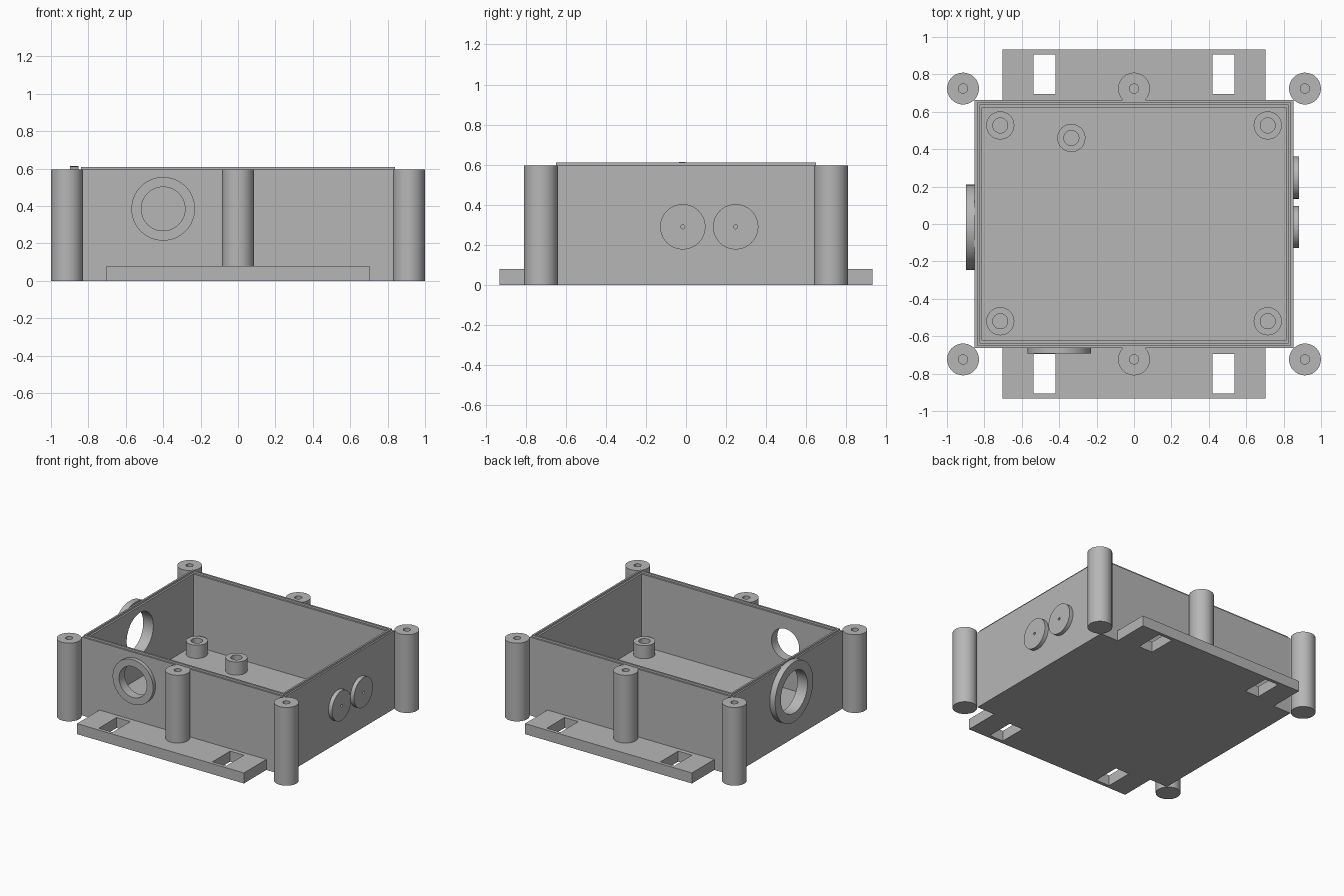
import bpy, bmesh, math
from mathutils import Matrix, Vector

cube = bpy.data.objects.get("Cube")
if cube:
    bpy.data.objects.remove(cube)

GRAY = (0.47, 0.47, 0.47, 1)
plastic = bpy.data.materials.new("gray plastic")
plastic.use_nodes = True
plastic.diffuse_color = GRAY
plastic.node_tree.nodes["Principled BSDF"].inputs["Base Color"].default_value = GRAY


def circle(r, z, n=64):
    return [Vector((r * math.cos(2 * math.pi * i / n), r * math.sin(2 * math.pi * i / n), z))
            for i in range(n)]


def rect(hx, hy, z):
    return [Vector((sx * hx, sy * hy, z)) for sx, sy in ((-1, -1), (1, -1), (1, 1), (-1, 1))]


def loft(name, loops, at=(0, 0, 0), turn=None, closed=False, smooth=True):
    """Skin successive loops; cap both ends, or join last to first when closed."""
    bm = bmesh.new()
    rows = [[bm.verts.new(p) for p in loop] for loop in loops]
    n = len(rows[0])
    pairs = list(zip(rows, rows[1:]))
    if closed:
        pairs.append((rows[-1], rows[0]))
    else:
        bm.faces.new(rows[0])
        bm.faces.new(rows[-1])
    for a, b in pairs:
        for i in range(n):
            j = (i + 1) % n
            bm.faces.new((a[i], a[j], b[j], b[i]))
    bmesh.ops.recalc_face_normals(bm, faces=bm.faces)
    bm.transform(Matrix.Translation(at) @ (turn or Matrix()))
    mesh = bpy.data.meshes.new(name)
    bm.to_mesh(mesh)
    bm.free()
    mesh.materials.append(plastic)
    obj = bpy.data.objects.new(name, mesh)
    bpy.context.collection.objects.link(obj)
    if smooth:
        bpy.ops.object.select_all(action='DESELECT')
        obj.select_set(True)
        bpy.context.view_layer.objects.active = obj
        bpy.ops.object.shade_smooth_by_angle(angle=math.radians(30))
    return obj


def blind_tube(name, r, hole, z0, z1, depth, at, turn=None):
    """Cylinder with a blind hole in its upper end."""
    return loft(name, [circle(r, z0), circle(r, z1), circle(hole, z1),
                       circle(hole, z1 - depth)], at, turn)


def cut(obj, cutter):
    """Subtract the cutter from the object and discard it."""
    mod = obj.modifiers.new("cut", 'BOOLEAN')
    mod.operation, mod.solver, mod.object = 'DIFFERENCE', 'EXACT', cutter
    bpy.ops.object.select_all(action='DESELECT')
    bpy.context.view_layer.objects.active = obj
    obj.select_set(True)
    bpy.ops.object.modifier_apply(modifier=mod.name)
    bpy.data.objects.remove(cutter)


TO_FRONT = Matrix.Rotation(math.pi / 2, 4, 'X')    # +z becomes -y
TO_LEFT = Matrix.Rotation(math.pi / 2, 4, 'Y')     # +z becomes +x
TO_RIGHT = Matrix.Rotation(-math.pi / 2, 4, 'Y')   # +z becomes -x
HX, HY, TOP = 0.852, 0.662, 0.595

# Open box with a raised sealing lip, as (inset, height) steps
steps = [(0, 0), (0, TOP), (.012, TOP), (.012, .61), (.026, .61), (.026, TOP),
         (.04, TOP), (.04, .05)]
box = loft("box", [rect(HX - d, HY - d, z) for d, z in steps], smooth=False)

# Cable openings with round collars outside
for name, turn, at, outer, inner, tall in (
        ("front_collar", TO_FRONT, (-.40, -HY, .385), .17, .117, .03),
        ("side_collar", TO_RIGHT, (-HX, -.018, .385), .228, .16, .045)):
    cut(box, loft("cutter", [circle(inner, -.1), circle(inner, .1)], at, turn))
    loft(name, [circle(outer, 0), circle(outer, tall), circle(inner, tall), circle(inner, 0)],
         at, turn, closed=True)

# Knockout discs on the other side
for i, y in enumerate((-.016, .248)):
    blind_tube(f"knockout_disc_{i + 1}", .113, .01, 0, .03, .02, (HX, y, .29), TO_LEFT)

# Screw posts around the outside
for sy in (-1, 1):
    for x in (-.914, 0, .914):
        blind_tube("screw_post", .085, .025, 0 if x else .08, TOP, .4, (x, sy * .724, 0))

# Slotted mounting flanges
for side, sy in (("front", -1), ("back", 1)):
    mid, half = sy * (HY + .932) / 2, (.932 - HY) / 2
    flange = loft(side + "_flange", [rect(.702, half, 0), rect(.702, half, .08)],
                  (0, mid, 0), smooth=False)
    for x in (-.478, .478):
        cut(flange, loft("cutter", [rect(.058, .106, -.1), rect(.058, .106, .2)],
                         (x, sy * .8, 0), smooth=False))

# Board standoffs on the floor
for x, y in ((-.715, .527), (.715, .527), (-.715, -.52), (.715, -.52), (-.335, .46)):
    blind_tube("standoff", .075, .04, .045, .15, .09, (x, y, 0))
